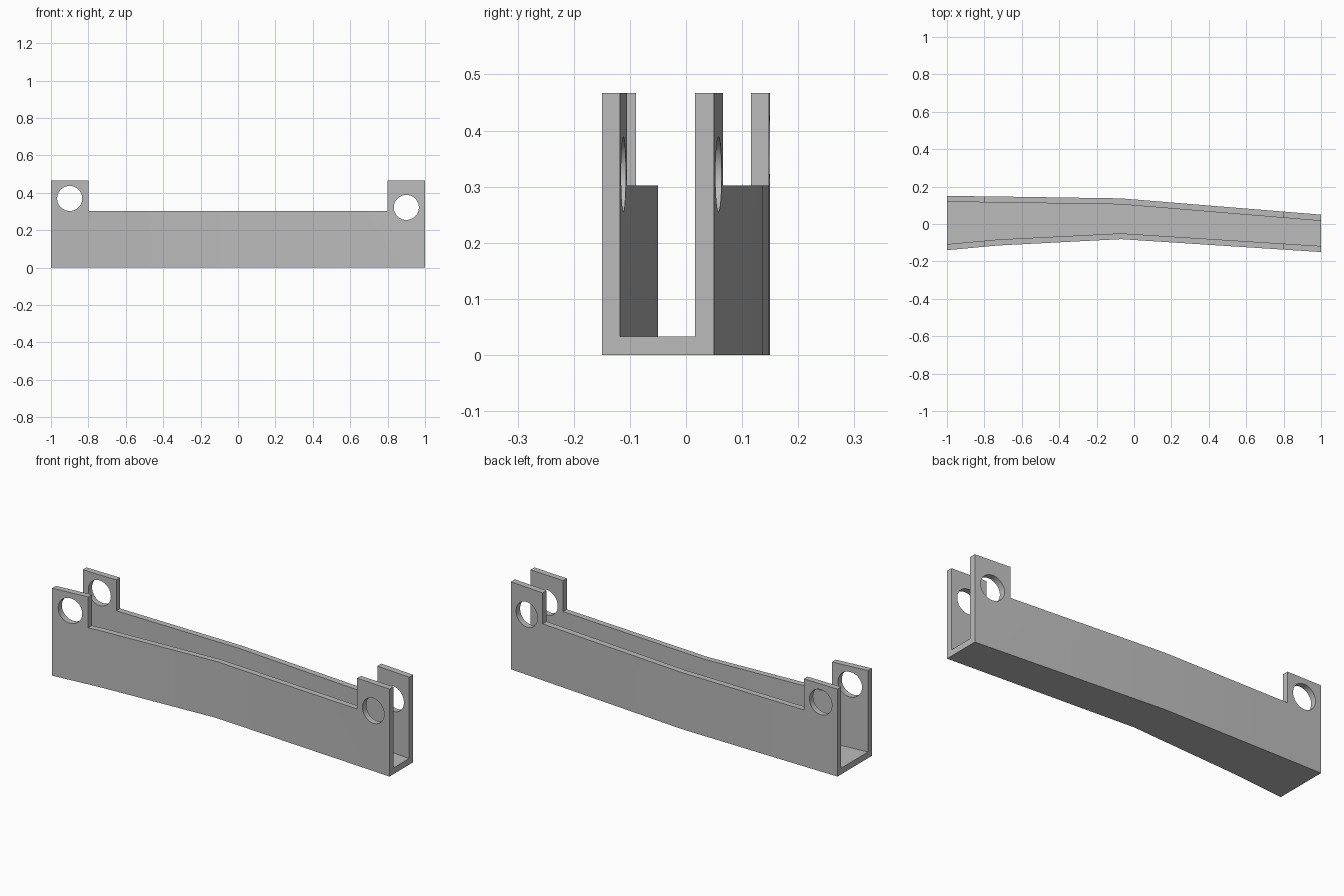
import bpy
import bmesh
from math import pi
from mathutils import Matrix

cube = bpy.data.objects.get("Cube")
if cube:
    bpy.data.objects.remove(cube, do_unlink=True)

HEIGHT, RIM, FLOOR = 0.467, 0.302, 0.033
HOLE_RADIUS = 0.067

grey = bpy.data.materials.new("plain grey")
grey.use_nodes = True
colour = (0.5, 0.5, 0.5, 1)
grey.diffuse_color = colour
grey.node_tree.nodes["Principled BSDF"].inputs["Base Color"].default_value = colour


def finish(name, bm):
    bmesh.ops.recalc_face_normals(bm, faces=bm.faces)
    mesh = bpy.data.meshes.new(name)
    bm.to_mesh(mesh)
    bm.free()
    mesh.materials.append(grey)
    obj = bpy.data.objects.new(name, mesh)
    bpy.context.collection.objects.link(obj)
    return obj


def prism(name, outline, low, high):
    bm = bmesh.new()
    base = bm.faces.new([bm.verts.new((x, y, low)) for x, y in outline])
    top = bmesh.ops.extrude_face_region(bm, geom=[base])["geom"]
    bmesh.ops.translate(bm, vec=(0, 0, high - low),
                        verts=[v for v in top if isinstance(v, bmesh.types.BMVert)])
    return finish(name, bm)


def hole_cutter(x, z):
    bm = bmesh.new()
    bmesh.ops.create_cone(bm, cap_ends=True, segments=48, radius1=HOLE_RADIUS,
                          radius2=HOLE_RADIUS, depth=1,
                          matrix=Matrix.Translation((x, 0, z)) @ Matrix.Rotation(pi / 2, 4, "X"))
    return finish("hole_cutter", bm)


# Bent footprint and the channel between the two walls
front_edge = [(-1, -0.14), (-0.73, -0.115), (-0.07, -0.081), (1, -0.15)]
back_edge = [(1, 0.05), (-0.07, 0.137), (-0.73, 0.147), (-1, 0.15)]
front_inner = [(-1.1, -0.117), (-0.73, -0.083), (-0.07, -0.05), (1.1, -0.124)]
back_inner = [(1.1, 0.008), (-0.07, 0.105), (-0.73, 0.115), (-1.1, 0.12)]

body = prism("bent_channel_bracket", front_edge + back_edge, 0, HEIGHT)
cutters = [
    prism("channel_cutter", front_inner + back_inner, FLOOR, 1),
    # Lowered rim between the end tabs
    prism("rim_cutter", [(-0.8, -1), (0.8, -1), (0.8, 1), (-0.8, 1)], RIM, 1.1),
    # Pin holes through the tabs
    hole_cutter(-0.9, 0.37),
    hole_cutter(0.9, 0.322),
]
for cutter in cutters:
    cutter.hide_render = True
    mod = body.modifiers.new(cutter.name, "BOOLEAN")
    mod.operation = "DIFFERENCE"
    mod.solver = "EXACT"
    mod.object = cutter

# Bake the cuts and remove the cutters
bpy.context.view_layer.update()
evaluated = body.evaluated_get(bpy.context.evaluated_depsgraph_get())
cut_mesh = bpy.data.meshes.new_from_object(evaluated)
body.modifiers.clear()
body.data = cut_mesh
for cutter in cutters:
    bpy.data.objects.remove(cutter, do_unlink=True)

# Smooth hole walls, crisp edges elsewhere
bpy.ops.object.select_all(action="DESELECT")
body.select_set(True)
bpy.context.view_layer.objects.active = body
bpy.ops.object.shade_smooth_by_angle(angle=0.2)
